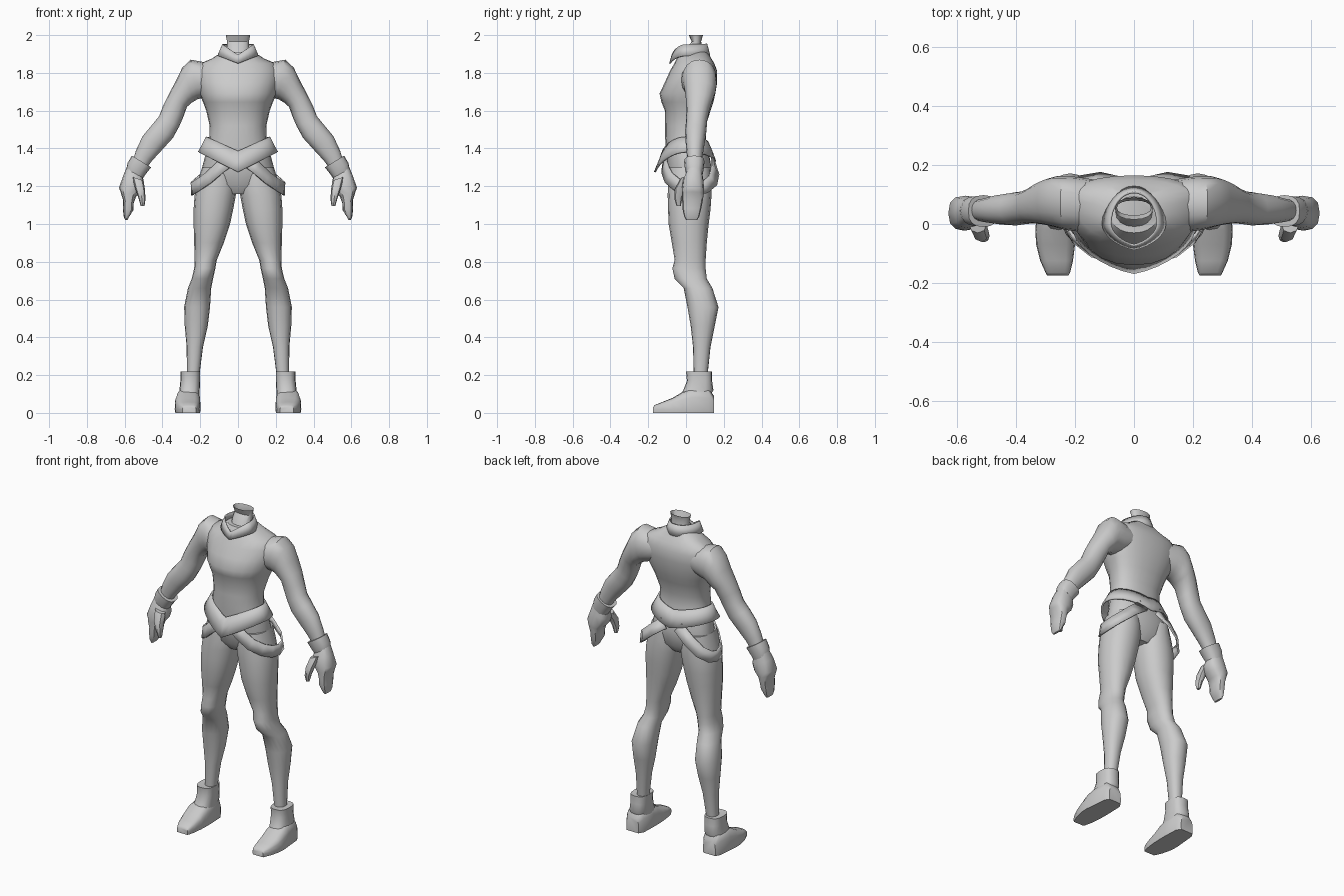
import bpy, bmesh, math
from mathutils import Vector

grey = bpy.data.materials.new("plain grey")
grey.diffuse_color = (0.6, 0.6, 0.6, 1)


def finish(name, bm, mirror=False, thick=0, angle=40):
    bmesh.ops.recalc_face_normals(bm, faces=bm.faces)
    me = bpy.data.meshes.new(name)
    bm.to_mesh(me)
    bm.free()
    me.materials.append(grey)
    ob = bpy.data.objects.new(name, me)
    bpy.context.collection.objects.link(ob)
    bpy.context.view_layer.objects.active = ob
    ob.select_set(True)
    bpy.ops.object.shade_smooth_by_angle(angle=math.radians(angle))
    ob.select_set(False)
    if thick:
        m = ob.modifiers.new("thickness", 'SOLIDIFY')
        m.thickness, m.offset = thick, 0
    if mirror:
        ob.modifiers.new("mirror", 'MIRROR').use_clip = False
    return ob


def skin(rings, cap=(True, True), closed=True):
    """Bridge lists of points into a surface."""
    bm = bmesh.new()
    vs = [[bm.verts.new(p) for p in r] for r in rings]
    n = len(vs[0])
    for a, b in zip(vs, vs[1:]):
        for i in range(n if closed else n - 1):
            j = (i + 1) % n
            bm.faces.new((a[i], a[j], b[j], b[i]))
    if cap[0]:
        bm.faces.new(vs[0])
    if cap[1]:
        bm.faces.new(vs[-1])
    return bm


def power(v, p):
    return math.copysign(abs(v) ** p, v)


def ring(a, b, y0, y1, ym=None, p=0.9, n=16):
    """Cross-section between a and b in the xz plane, reaching from y0 to y1."""
    ym = (y0 + y1) / 2 if ym is None else ym
    out = []
    for i in range(n):
        t = math.tau * i / n
        c, s = power(math.cos(t), p), power(math.sin(t), p)
        x = (a[0] + b[0]) / 2 + c * (b[0] - a[0]) / 2
        z = (a[1] + b[1]) / 2 + c * (b[1] - a[1]) / 2
        out.append((x, ym + s * ((y1 - ym) if s > 0 else (ym - y0)), z))
    return out


def level(x0, x1, z, *ys, **k):
    return ring((x0, z), (x1, z), *ys, **k)


# torso: height, half width, front, back, widest y
torso = [(1.16, .07, -.05, .09, .02), (1.21, .18, -.085, .125, .03),
         (1.30, .19, -.10, .135, .03), (1.38, .168, -.105, .12, .02),
         (1.45, .152, -.11, .105, .01), (1.52, .15, -.11, .105, .02),
         (1.60, .168, -.112, .13, .04), (1.645, .185, -.13, .145, .05),
         (1.69, .205, -.14, .155, .06), (1.75, .22, -.112, .165, .07),
         (1.81, .225, -.085, .165, .08), (1.85, .2, -.062, .15, .08),
         (1.875, .14, -.05, .135, .07), (1.91, .085, -.03, .115, .05)]
finish("torso", skin([level(-w, w, z, f, b, m, n=24) for z, w, f, b, m in torso]))

# neck, hollow at the top
neck = [(1.86, .07, -.03, .10), (1.93, .06, .0, .09), (1.965, .058, .03, .08), (2.0, .065, .015, .09)]
finish("neck", skin([level(-w, w, z, f, b) for z, w, f, b in neck], (True, False)))


def band(w, front, back, zf, zs, zb, n=32):
    """Closed line around the body, pointed at the front, height by position."""
    out = []
    for i in range(n):
        t = math.tau * i / n
        c, s = math.cos(t), math.sin(t)
        y = s * back if s > 0 else s * -front
        z = zs + (zf - zs) * (1 - abs(c)) if s < 0 else zs + (zb - zs) * (1 - abs(c))
        if s < 0:
            y = front * (.75 * -s + .25 * (1 - abs(c)))
        out.append((w * c, y, z))
    return out


# collar and belt
finish("collar", skin([band(.105, -.085, .125, 1.85, 1.89, 1.89),
                       band(.08, -.072, .108, 1.895, 1.95, 1.955)], (False, False)), thick=.008)
finish("belt", skin([band(.208, -.165, .155, 1.275, 1.38, 1.33),
                     band(.185, -.14, .135, 1.335, 1.42, 1.385),
                     band(.165, -.122, .115, 1.385, 1.46, 1.43)], (False, False)), thick=.01)

# hip straps hanging from the belt
path = [(.05, -.115, 1.335), (.10, -.112, 1.295), (.155, -.092, 1.245), (.205, -.05, 1.21),
        (.236, .0, 1.19), (.245, .05, 1.185), (.236, .1, 1.195), (.195, .142, 1.23),
        (.13, .155, 1.285), (.05, .145, 1.345)]
lo, hi = [], []
for i, p in enumerate(path):
    p = Vector(p)
    t = (Vector(path[min(i + 1, 9)]) - Vector(path[max(i - 1, 0)])).normalized()
    out = Vector((p.x, p.y - .02, 0)).normalized()
    w = t.cross(out).normalized() * .034
    lo.append(p - w)
    hi.append(p + w)
finish("hip_strap", skin([lo, hi], (False, False), closed=False), True, .01)

# legs: height, inner x, outer x, front, back
leg = [(1.30, .03, .19, -.09, .13), (1.22, .005, .215, -.095, .135), (1.15, .012, .23, -.097, .135),
       (1.08, .025, .235, -.095, .13), (1.0, .042, .235, -.092, .12), (.9, .075, .232, -.075, .11),
       (.81, .112, .23, -.06, .104), (.765, .12, .232, -.072, .104), (.71, .132, .245, -.06, .11),
       (.66, .142, .265, -.012, .14), (.56, .148, .285, .008, .172), (.46, .16, .282, .025, .152),
       (.35, .185, .272, .037, .13), (.18, .207, .27, .042, .112)]
finish("leg", skin([level(a, b, z, f, k) for z, a, b, f, k in leg]), True)

# boots: ankle cuff and a foot running from heel to toe
cuff = [(.215, .213, .262, .035, .115), (.218, .2, .305, .0, .138), (.17, .2, .305, .005, .138),
        (.12, .203, .31, -.015, .145), (.085, .205, .315, -.03, .125)]
finish("boot_cuff", skin([level(a, b, z, f, k, p=.75) for z, a, b, f, k in cuff]), True, angle=45)


def foot_ring(y, x0, x1, top, n=16):
    out = []
    for i in range(n):
        t = math.tau * i / n
        c, s = power(math.cos(t), .6), power(math.sin(t), .6)
        out.append(((x0 + x1) / 2 + c * (x1 - x0) / 2, y, max(0, .02 + s * (top - .02 if s > 0 else .04))))
    return out


foot = [(.148, .22, .305, .09), (.12, .202, .322, .13), (.03, .198, .33, .13), (-.02, .198, .335, .11),
        (-.07, .2, .332, .08), (-.125, .207, .318, .058), (-.165, .217, .3, .042), (-.175, .222, .295, .03)]
finish("boot_foot", skin([foot_ring(*f) for f in foot]), True, angle=45)

# arms: lower point and upper point of each section, front, back
arm = [((.13, 1.69), (.13, 1.845), -.02, .15), ((.195, 1.665), (.195, 1.86), -.025, .16),
       ((.215, 1.66), (.25, 1.87), -.02, .162), ((.232, 1.65), (.295, 1.828), -.012, .162),
       ((.248, 1.64), (.33, 1.755), -.005, .155), ((.27, 1.62), (.365, 1.69), .0, .14),
       ((.29, 1.565), (.395, 1.63), .002, .122), ((.312, 1.515), (.418, 1.57), .0, .112),
       ((.345, 1.455), (.455, 1.525), -.005, .108), ((.395, 1.4), (.505, 1.465), -.002, .1),
       ((.455, 1.335), (.54, 1.39), .005, .088), ((.495, 1.28), (.56, 1.325), .012, .082)]
finish("arm", skin([ring(*a) for a in arm]), True)

# glove cuff
wrist = [((.485, 1.315), (.55, 1.355), .01, .082), ((.46, 1.30), (.562, 1.362), -.01, .098),
         ((.49, 1.262), (.585, 1.322), -.006, .094), ((.508, 1.235), (.592, 1.285), .004, .088)]
finish("glove_cuff", skin([ring(*w, p=.8) for w in wrist]), True)

# hand with curled fingers
hand = [((.505, 1.255), (.59, 1.30), .005, .085), ((.497, 1.215), (.608, 1.255), -.015, .092),
        ((.512, 1.175), (.63, 1.192), -.022, .096), ((.54, 1.145), (.622, 1.17), -.022, .094),
        ((.552, 1.11), (.608, 1.125), -.02, .088), ((.553, 1.075), (.61, 1.082), -.018, .08),
        ((.575, 1.04), (.605, 1.04), -.01, .07), ((.585, 1.022), (.598, 1.022), .0, .06)]
finish("hand", skin([ring(*h, p=.75, n=12) for h in hand]), True)
thumb = [((.50, 1.23), (.56, 1.25), -.03, .03), ((.492, 1.18), (.545, 1.19), -.06, .0),
         ((.49, 1.13), (.528, 1.14), -.062, -.02), ((.495, 1.095), (.515, 1.095), -.05, -.028)]
finish("thumb", skin([ring(*t, n=8) for t in thumb]), True)
